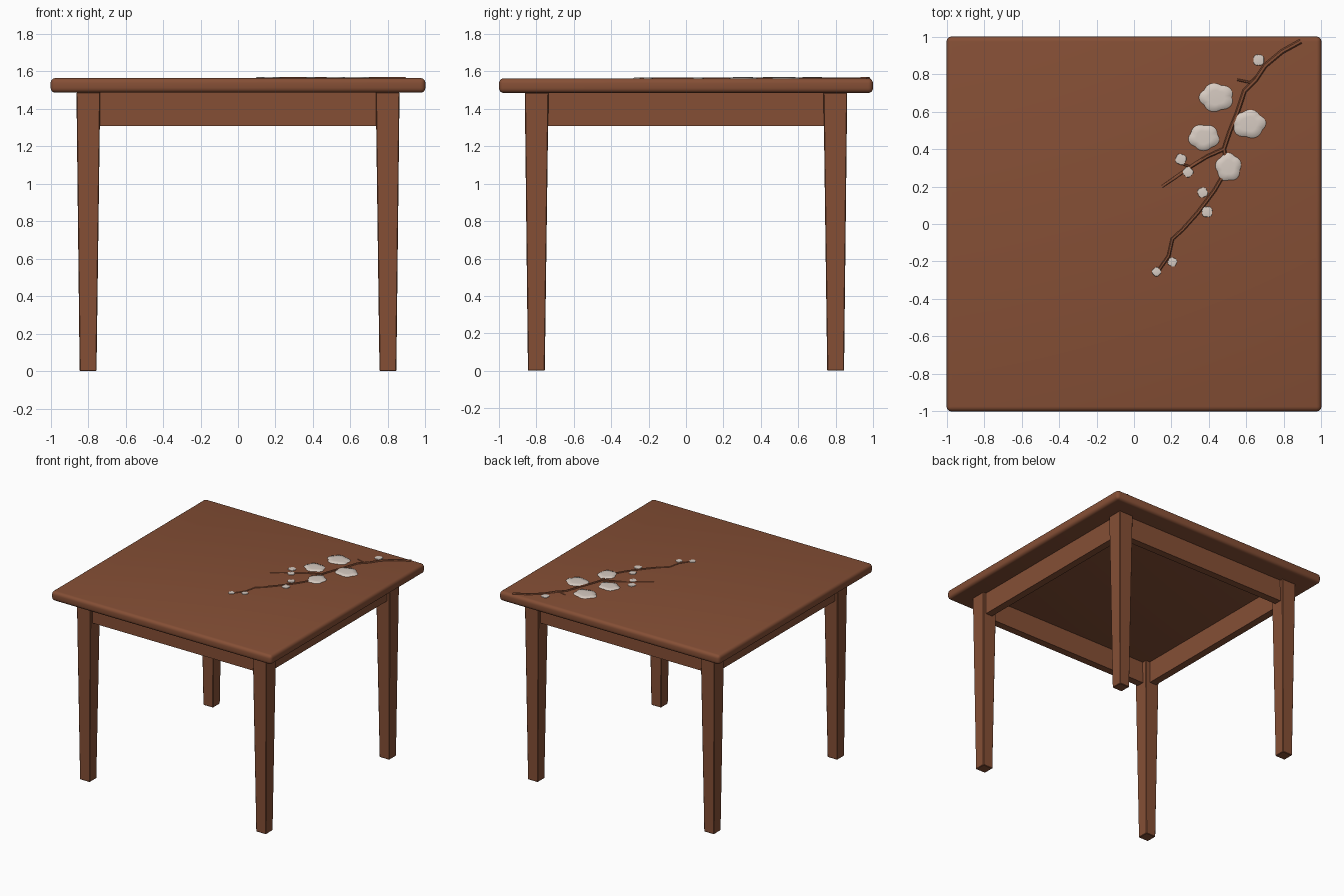
import bpy, bmesh, math
from mathutils import Vector

if "Cube" in bpy.data.objects:
    bpy.data.objects.remove(bpy.data.objects["Cube"])


def material(name, rgb):
    m = bpy.data.materials.new(name)
    m.diffuse_color = (*rgb, 1)
    m.use_nodes = True
    m.node_tree.nodes["Principled BSDF"].inputs["Base Color"].default_value = m.diffuse_color
    return m


WOOD = material("warm brown wood", (0.235, 0.078, 0.036))
PETAL = material("pale petal", (0.68, 0.60, 0.54))
TOP = 1.563  # height of the table surface


def finish(name, bm, mat):
    bmesh.ops.recalc_face_normals(bm, faces=bm.faces)
    me = bpy.data.meshes.new(name)
    bm.to_mesh(me)
    bm.free()
    me.materials.append(mat)
    ob = bpy.data.objects.new(name, me)
    bpy.context.collection.objects.link(ob)
    return ob


def smooth(ob, angle=35):
    bpy.ops.object.select_all(action='DESELECT')
    ob.select_set(True)
    bpy.context.view_layer.objects.active = ob
    bpy.ops.object.shade_smooth_by_angle(angle=math.radians(angle))


def box(name, x, y, z, bevel=0.0, segments=1, taper=None):
    """Box between (min, max) pairs; taper gives another x/y range for the bottom."""
    bm = bmesh.new()
    bmesh.ops.create_cube(bm, size=1)
    for v in bm.verts:
        i, j, k = (int(c > 0) for c in v.co)
        rx, ry = taper if taper and k == 0 else (x, y)
        v.co = (rx[i], ry[j], z[k])
    if bevel:
        bmesh.ops.bevel(bm, geom=bm.edges[:], offset=bevel, segments=segments,
                        profile=0.5, affect='EDGES')
    return finish(name, bm, WOOD)


# Table top with rounded rim
smooth(box("table_top", (-1, 1), (-1, 1), (1.485, TOP), 0.026, 4), 50)

# Four tapered legs
for sx, xn in ((-1, "left"), (1, "right")):
    for sy, yn in ((-1, "front"), (1, "back")):
        def span(s, a, b):
            return tuple(sorted((s * a, s * b)))
        box(f"{yn}_{xn}_leg", span(sx, 0.735, 0.862), span(sy, 0.735, 0.862), (0, 1.487),
            0.004, 1, (span(sx, 0.755, 0.845), span(sy, 0.755, 0.845)))

# Aprons between the legs
for s, xn, yn in ((-1, "left", "front"), (1, "right", "back")):
    a, b = sorted((s * 0.775, s * 0.835))
    box(f"{yn}_apron", (-0.75, 0.75), (a, b), (1.308, 1.487))
    box(f"{xn}_apron", (a, b), (-0.75, 0.75), (1.308, 1.487))


# Raised branch inlay
def branch(name, pts, r0, r1):
    cu = bpy.data.curves.new(name, 'CURVE')
    cu.dimensions = '3D'
    cu.bevel_depth = 1.0
    cu.bevel_resolution = 1
    sp = cu.splines.new('POLY')
    sp.points.add(len(pts) - 1)
    for i, (p, (x, y)) in enumerate(zip(sp.points, pts)):
        p.co = (x, y, 0, 1)
        p.radius = r0 + (r1 - r0) * i / (len(pts) - 1)
    cu.materials.append(WOOD)
    ob = bpy.data.objects.new(name, cu)
    ob.location.z = TOP
    ob.scale.z = 0.55
    bpy.context.collection.objects.link(ob)
    bpy.ops.object.select_all(action='DESELECT')
    ob.select_set(True)
    bpy.context.view_layer.objects.active = ob
    bpy.ops.object.convert(target='MESH')
    smooth(bpy.context.object, 60)


branch("main_branch", [(0.89, 0.975), (0.79, 0.92), (0.70, 0.845), (0.65, 0.77), (0.59, 0.71),
                       (0.55, 0.59), (0.51, 0.49), (0.48, 0.40), (0.50, 0.30), (0.43, 0.18),
                       (0.34, 0.06), (0.26, -0.03), (0.205, -0.08), (0.185, -0.17),
                       (0.13, -0.25)], 0.013, 0.009)
branch("side_branch", [(0.48, 0.40), (0.39, 0.36), (0.31, 0.31), (0.23, 0.255), (0.15, 0.20)],
       0.011, 0.007)
branch("upper_twig", [(0.67, 0.80), (0.62, 0.755), (0.55, 0.77)], 0.009, 0.006)
branch("bud_twig", [(0.30, 0.305), (0.26, 0.32), (0.25, 0.345)], 0.007, 0.005)


# Blossoms and buds: low scalloped domes
def blossom(name, x, y, rx, ry, turn, lobes=5, height=0.007):
    bm = bmesh.new()
    n = 40
    rings = []
    for f, h in ((1.0, -0.003), (0.93, height * 0.7), (0.5, height)):
        ring = []
        for i in range(n):
            a = 2 * math.pi * i / n
            k = f * (0.88 + 0.14 * abs(math.sin(lobes * (a + turn) / 2)))
            ring.append(bm.verts.new((x + rx * k * math.cos(a), y + ry * k * math.sin(a), TOP + h)))
        rings.append(ring)
    for lo, hi in zip(rings, rings[1:]):
        for i in range(n):
            j = (i + 1) % n
            bm.faces.new((lo[i], lo[j], hi[j], hi[i]))
    bm.faces.new(rings[-1])
    smooth(finish(name, bm, PETAL), 60)


for i, (x, y, rx, ry) in enumerate([(0.44, 0.675, 0.094, 0.078), (0.613, 0.533, 0.092, 0.078),
                                    (0.373, 0.462, 0.085, 0.072), (0.504, 0.303, 0.071, 0.078)]):
    blossom(f"blossom_{i + 1}", x, y, rx, ry, 0.5 * i)
for i, (x, y, r) in enumerate([(0.665, 0.875, 0.032), (0.25, 0.345, 0.031), (0.288, 0.277, 0.029),
                               (0.366, 0.168, 0.029), (0.39, 0.065, 0.031),
                               (0.205, -0.203, 0.026), (0.12, -0.255, 0.025)]):
    blossom(f"bud_{i + 1}", x, y, r, r, 0.4 * i, 4, 0.006)
